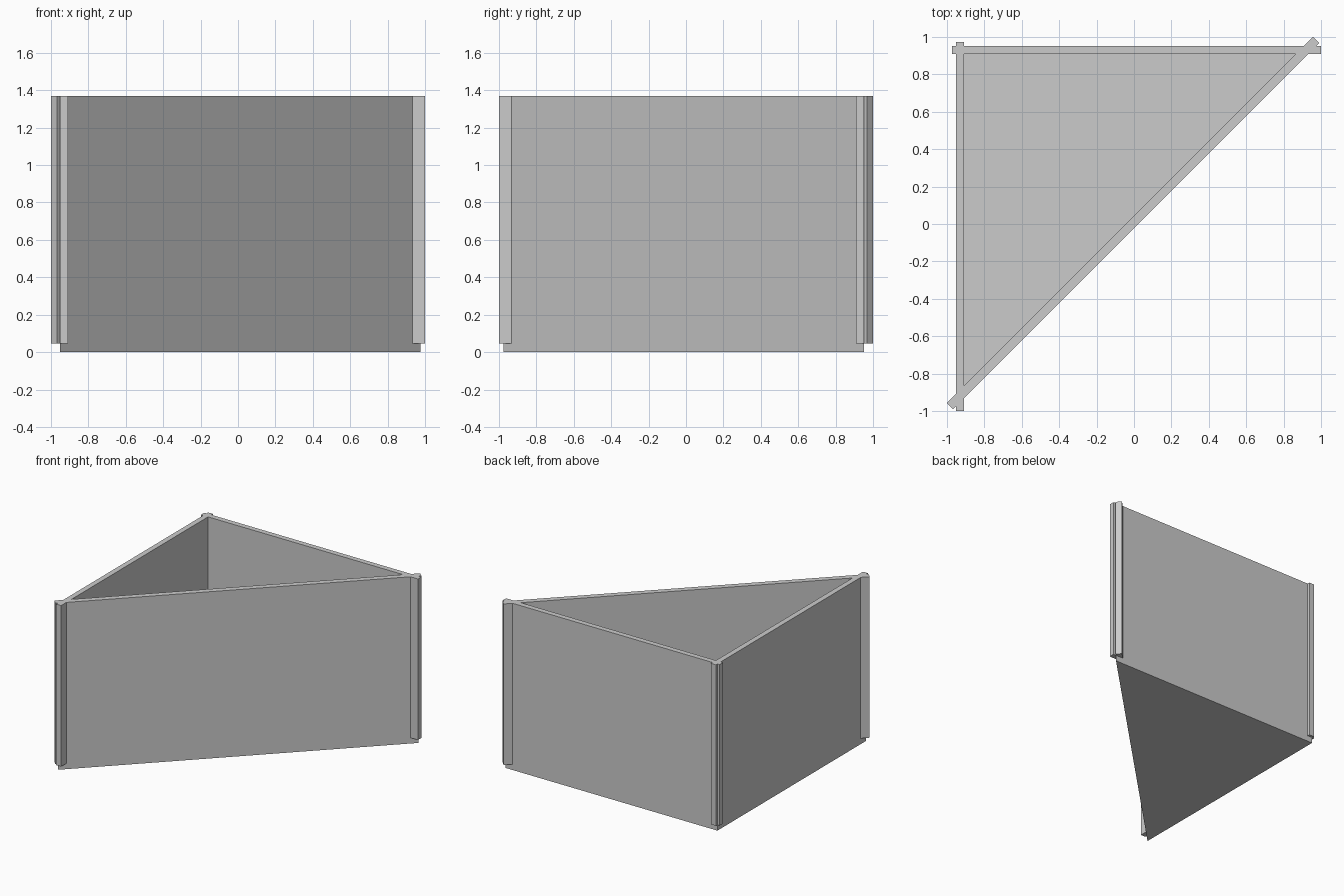
import bpy
import bmesh

if "Cube" in bpy.data.objects:
    bpy.data.objects.remove(bpy.data.objects["Cube"])

FLOOR_TOP, TOP = 0.047, 1.37      # floor thickness and wall top
OUT, INN = 0.952, 0.908           # outer and inner faces of the straight walls
D_OUT, D_INN = -0.024, 0.043      # diagonal wall faces: y = x + offset


def prism(name, outline, z0, z1):
    """Extrude a flat outline from z0 up to z1."""
    bm = bmesh.new()
    face = bm.faces.new([bm.verts.new((x, y, z0)) for x, y in outline])
    ext = bmesh.ops.extrude_face_region(bm, geom=[face])
    top = [v for v in ext["geom"] if isinstance(v, bmesh.types.BMVert)]
    bmesh.ops.translate(bm, verts=top, vec=(0, 0, z1 - z0))
    bmesh.ops.recalc_face_normals(bm, faces=bm.faces)
    mesh = bpy.data.meshes.new(name)
    bm.to_mesh(mesh)
    bm.free()
    obj = bpy.data.objects.new(name, mesh)
    bpy.context.collection.objects.link(obj)
    return obj


# Triangular floor, flush with the outer wall faces
prism("floor", [(-OUT, OUT), (-OUT, -OUT + D_OUT), (OUT - D_OUT, OUT)], 0, FLOOR_TOP)

# Straight walls mirror each other across the line y = -x, ends overrunning the corners
back = [(-0.972, INN), (1.0, INN), (1.0, OUT), (-0.972, OUT)]
prism("back_wall", back, FLOOR_TOP, TOP)
prism("left_wall", [(-y, -x) for x, y in back], FLOOR_TOP, TOP)

# Diagonal wall with square-cut ends
h = (D_INN - D_OUT) / 2
inner_a, inner_b = (-1.0, -1.0 + D_INN), (1.0 - D_INN, 1.0)
prism("diagonal_wall",
      [inner_a, (inner_a[0] + h, inner_a[1] - h),
       (inner_b[0] + h, inner_b[1] - h), inner_b],
      FLOOR_TOP, TOP)
